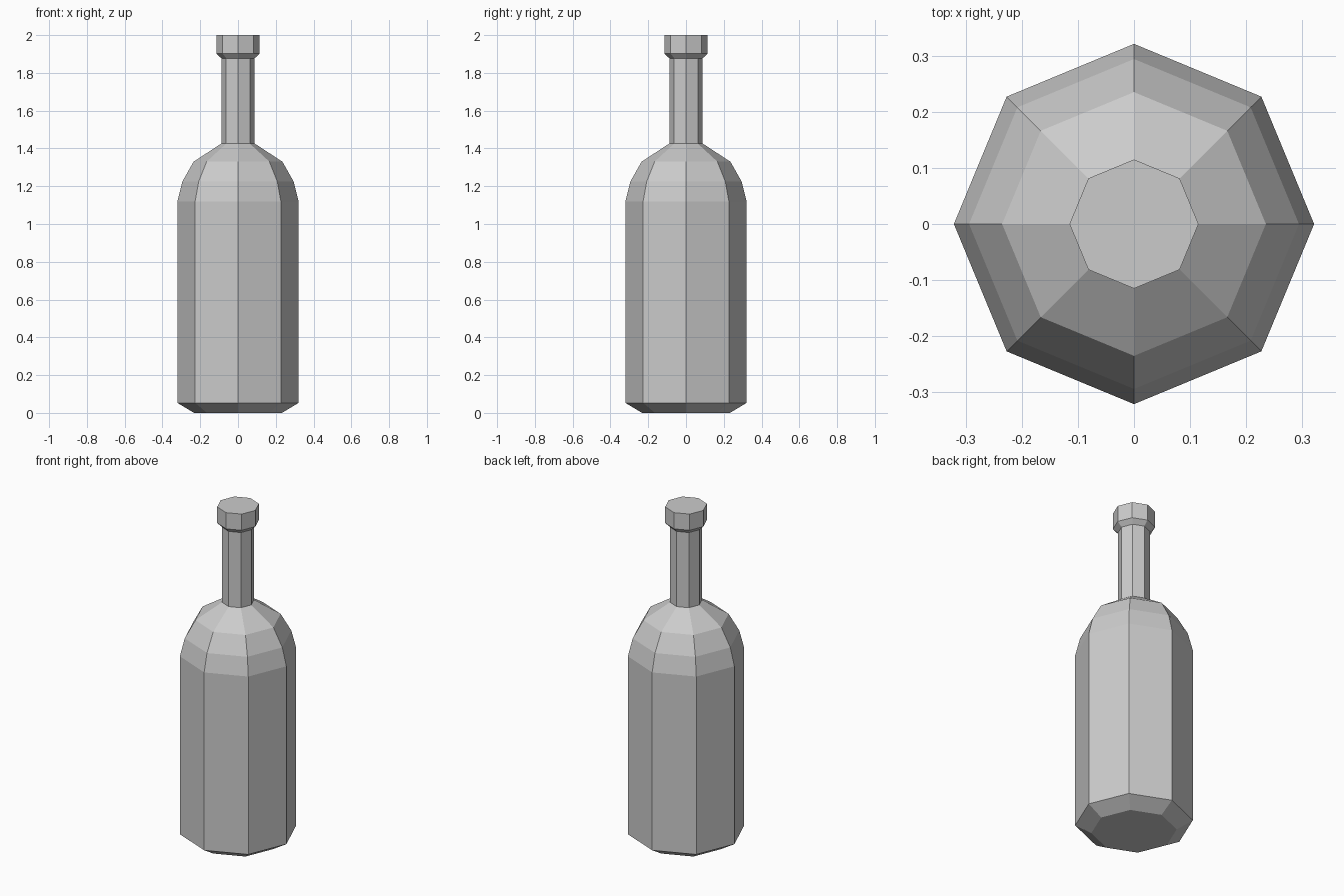
import bpy, bmesh
from math import cos, sin, tau

if "Cube" in bpy.data.objects:
    bpy.data.objects.remove(bpy.data.objects["Cube"])

SIDES = 8

# Bottle profile from base to lip: (radius, height)
profile = [
    (0.233, 0.0), (0.321, 0.053),                 # chamfered base
    (0.321, 1.12),                                # straight body
    (0.294, 1.226), (0.235, 1.33), (0.088, 1.426),  # shoulder
    (0.088, 1.877),                               # neck
    (0.115, 1.903), (0.115, 2.0),                 # lip
]


def lathe(name, profile, sides):
    """Revolve a profile around z into a closed, flat-shaded solid."""
    bm = bmesh.new()
    rings = [[bm.verts.new((r * cos(tau * i / sides), r * sin(tau * i / sides), z))
              for i in range(sides)] for r, z in profile]
    for low, high in zip(rings, rings[1:]):
        for i in range(sides):
            j = (i + 1) % sides
            bm.faces.new((low[i], low[j], high[j], high[i]))
    bm.faces.new(rings[0][::-1])
    bm.faces.new(rings[-1])
    mesh = bpy.data.meshes.new(name)
    bm.to_mesh(mesh)
    bm.free()
    obj = bpy.data.objects.new(name, mesh)
    bpy.context.collection.objects.link(obj)
    return obj


lathe("bottle", profile, SIDES)
